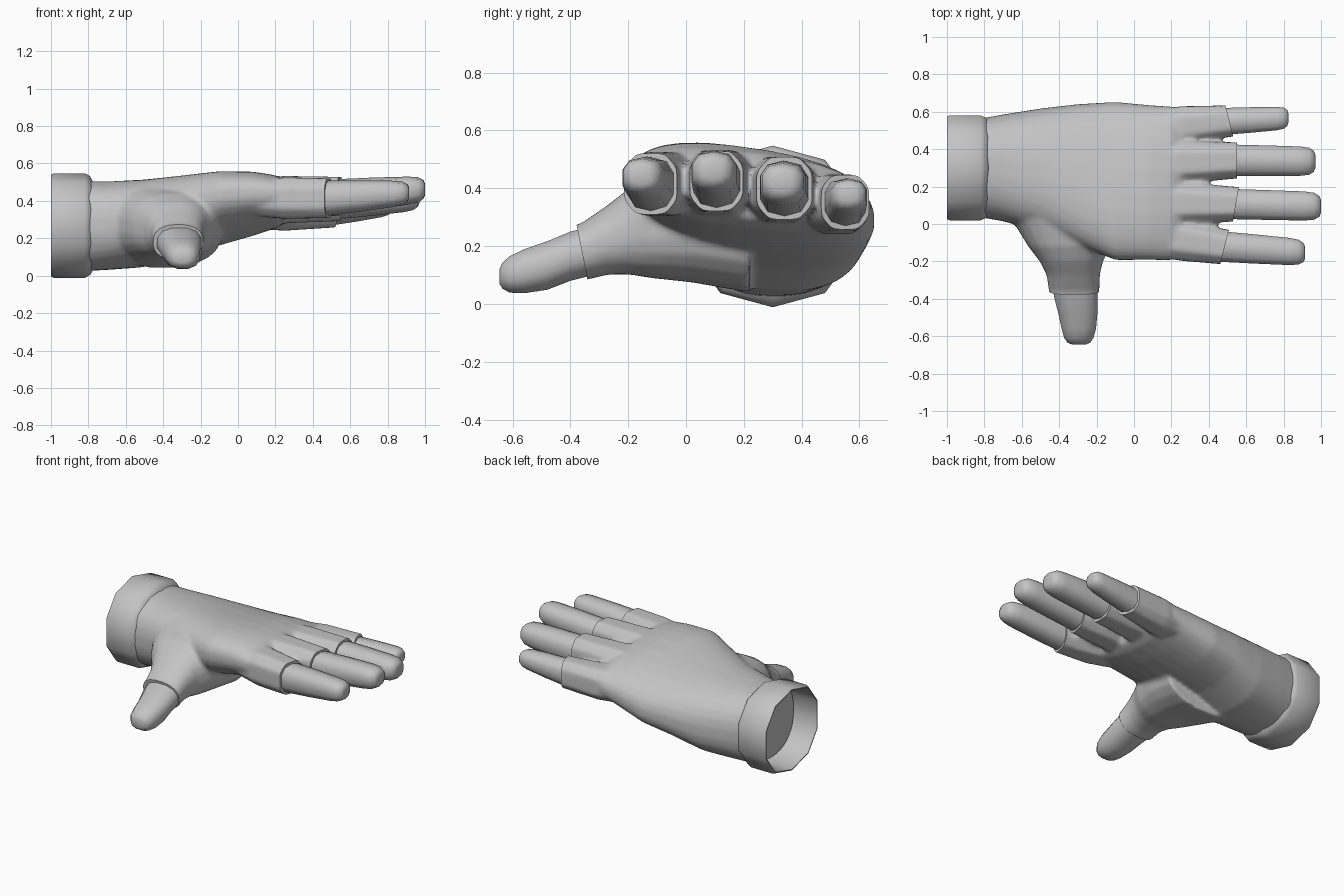
import bpy, bmesh, math

cube = bpy.data.objects.get("Cube")
if cube:
    bpy.data.objects.remove(cube)

grey = bpy.data.materials.new("plain grey")
grey.use_nodes = True
grey.diffuse_color = (0.55, 0.55, 0.55, 1)
grey.node_tree.nodes["Principled BSDF"].inputs["Base Color"].default_value = (0.55, 0.55, 0.55, 1)


def ring(axis, centre, half_w, half_h, sides, power, shear, tilt):
    """Rounded-box cross-section across the x or y axis."""
    def curve(t):
        return math.copysign(abs(t) ** (2 / power), t)
    angles = [2 * math.pi * (i + 0.5) / sides for i in range(sides)]
    top = max(curve(math.cos(a)) for a in angles)
    cx, cy, cz = centre
    points = []
    for a in angles:
        u, v = half_w * curve(math.cos(a)) / top, half_h * curve(math.sin(a)) / top
        if axis == "x":
            points.append((cx + shear * u, cy + u, cz + v + tilt * u))
        else:
            points.append((cx + u, cy + shear * v, cz + v))
    return points


def loft(bm, axis, sections, sides=10, power=2.4, shear=0, caps=True):
    """Skin a row of sections (x, y, z, half width, half height, optional tilt)."""
    rings = []
    for i, (x, y, z, w, h, *tilt) in enumerate(sections):
        slant = shear if i == len(sections) - 1 else 0
        pts = ring(axis, (x, y, z), w, h, sides, power, slant, tilt[0] if tilt else 0)
        rings.append([bm.verts.new(p) for p in pts])
    for a, b in zip(rings, rings[1:]):
        for i in range(sides):
            j = (i + 1) % sides
            bm.faces.new((a[i], a[j], b[j], b[i]))
    if caps:
        bm.faces.new(rings[0])
        bm.faces.new(rings[-1])


def finish(name, bm):
    bmesh.ops.recalc_face_normals(bm, faces=bm.faces)
    mesh = bpy.data.meshes.new(name)
    bm.to_mesh(mesh)
    bm.free()
    mesh.materials.append(grey)
    obj = bpy.data.objects.new(name, mesh)
    bpy.context.collection.objects.link(obj)
    return obj


def smooth(obj, angle):
    bpy.ops.object.select_all(action="DESELECT")
    obj.select_set(True)
    bpy.context.view_layer.objects.active = obj
    bpy.ops.object.shade_smooth_by_angle(angle=math.radians(angle))


def part(name, axis, sections, **options):
    bm = bmesh.new()
    loft(bm, axis, sections, **options)
    smooth(finish(name, bm), 50)


def between(a, b, t):
    return tuple(p + (q - p) * t for p, q in zip(a, b))


# Wrist cuff: open tube with a thin wall and a turned-in front edge
part("wrist_cuff", "x", [
    (-0.775, 0.30, 0.265, 0.24, 0.225),
    (-0.79, 0.30, 0.268, 0.268, 0.252),
    (-0.82, 0.30, 0.268, 0.28, 0.267),
    (-0.985, 0.30, 0.268, 0.28, 0.267),
    (-1.00, 0.30, 0.268, 0.274, 0.26),
    (-1.00, 0.30, 0.268, 0.268, 0.254),
    (-0.80, 0.30, 0.268, 0.258, 0.243),
], sides=10, power=2.2, caps=False)

# Palm
glove, cutter = bmesh.new(), bmesh.new()
loft(glove, "x", [
    (-0.84, 0.30, 0.265, 0.26, 0.24, 0),
    (-0.70, 0.30, 0.267, 0.285, 0.235, -0.03),
    (-0.50, 0.29, 0.28, 0.327, 0.23, -0.08),
    (-0.30, 0.265, 0.325, 0.375, 0.198, -0.14),
    (-0.10, 0.23, 0.36, 0.422, 0.177, -0.17),
    (0.08, 0.222, 0.385, 0.413, 0.155, -0.14),
    (0.2, 0.217, 0.395, 0.41, 0.13, -0.11),
    (0.25, 0.215, 0.395, 0.39, 0.1, -0.11),
], sides=28)

# Thumb root and sleeve
loft(glove, "y", [
    (-0.40, 0.22, 0.26, 0.32, 0.22),
    (-0.37, 0.02, 0.275, 0.28, 0.20),
    (-0.345, -0.12, 0.265, 0.22, 0.175),
    (-0.335, -0.20, 0.25, 0.168, 0.147),
    (-0.325, -0.27, 0.222, 0.142, 0.12),
    (-0.32, -0.36, 0.18, 0.134, 0.1),
    (-0.32, -0.44, 0.16, 0.132, 0.092),
], sides=20)
loft(cutter, "y", [(-0.32, -0.7, 0.18, 0.3, 0.25), (-0.32, -0.36, 0.18, 0.3, 0.25)],
     sides=4, shear=-0.2)

# Fingers: sleeve root, sleeve end, tip, half sizes at each, and sleeve slant
fingers = {
    "index": ((0.25, -0.085, 0.415), (0.485, -0.122, 0.415), (0.915, -0.153, 0.443), 0.111, 0.094, 0.07, 0.25),
    "middle": ((0.25, 0.112, 0.42), (0.545, 0.106, 0.425), (1.0, 0.094, 0.462), 0.113, 0.092, 0.077, 0.17),
    "ring": ((0.25, 0.33, 0.395), (0.55, 0.34, 0.40), (0.97, 0.335, 0.42), 0.114, 0.096, 0.077, 0),
    "little": ((0.25, 0.525, 0.345), (0.51, 0.55, 0.352), (0.825, 0.567, 0.378), 0.104, 0.084, 0.06, -0.25),
}
for name, (root, end, tip, root_w, end_w, tip_w, slant) in fingers.items():
    # Sleeve, made overlong so that it can be trimmed to a crisp slanted rim
    loft(glove, "x", [
        (*between(root, end, -0.7), root_w * 0.9, root_w * 0.85),
        (*root, root_w, root_w),
        (*end, end_w, end_w * 1.12),
        (*between(root, end, 1.3), end_w, end_w * 1.12),
    ], sides=8, power=2.8)
    x, y, z = end
    loft(cutter, "x", [(x + 0.3, y, z, 0.103, 0.2), (x, y, z, 0.103, 0.2)], sides=4, shear=slant)

    # Bare finger tapering into a blunt rounded tip
    rows = []
    base_w = end_w - 0.011
    for t, size in ((-0.2, 1), (0.4, 1), (0.8, 1), (0.92, 0.93), (0.98, 0.72), (1, 0.45)):
        width = (base_w + (tip_w - base_w) * max(t, 0)) * size
        rows.append((*between(end, tip, t), width, width * (1.13 - 0.25 * max(t, 0))))
    part(name + "_finger", "x", rows, sides=10, power=2.5)

# Blend palm, thumb root and sleeves into one glove, then trim the rims
body = finish("glove_body", glove)
trim = finish("rim_cutter", cutter)
trim.hide_render = True
remesh = body.modifiers.new("Blend", "REMESH")
remesh.mode = "VOXEL"
remesh.voxel_size = 0.011
soften = body.modifiers.new("Soften", "SMOOTH")
soften.factor = 0.5
soften.iterations = 16
cut = body.modifiers.new("Trim", "BOOLEAN")
cut.operation = "DIFFERENCE"
cut.solver = "EXACT"
cut.object = trim
bpy.context.view_layer.objects.active = body
for modifier in list(body.modifiers):
    bpy.ops.object.modifier_apply(modifier=modifier.name)
bpy.data.objects.remove(trim)
smooth(body, 45)

# Bare thumb
part("thumb", "y", [
    (-0.32, -0.30, 0.19, 0.122, 0.085),
    (-0.31, -0.40, 0.165, 0.115, 0.085),
    (-0.30, -0.48, 0.133, 0.104, 0.084),
    (-0.295, -0.56, 0.113, 0.092, 0.076),
    (-0.295, -0.61, 0.102, 0.078, 0.063),
    (-0.295, -0.635, 0.098, 0.06, 0.045),
    (-0.295, -0.645, 0.095, 0.035, 0.026),
], sides=12)
